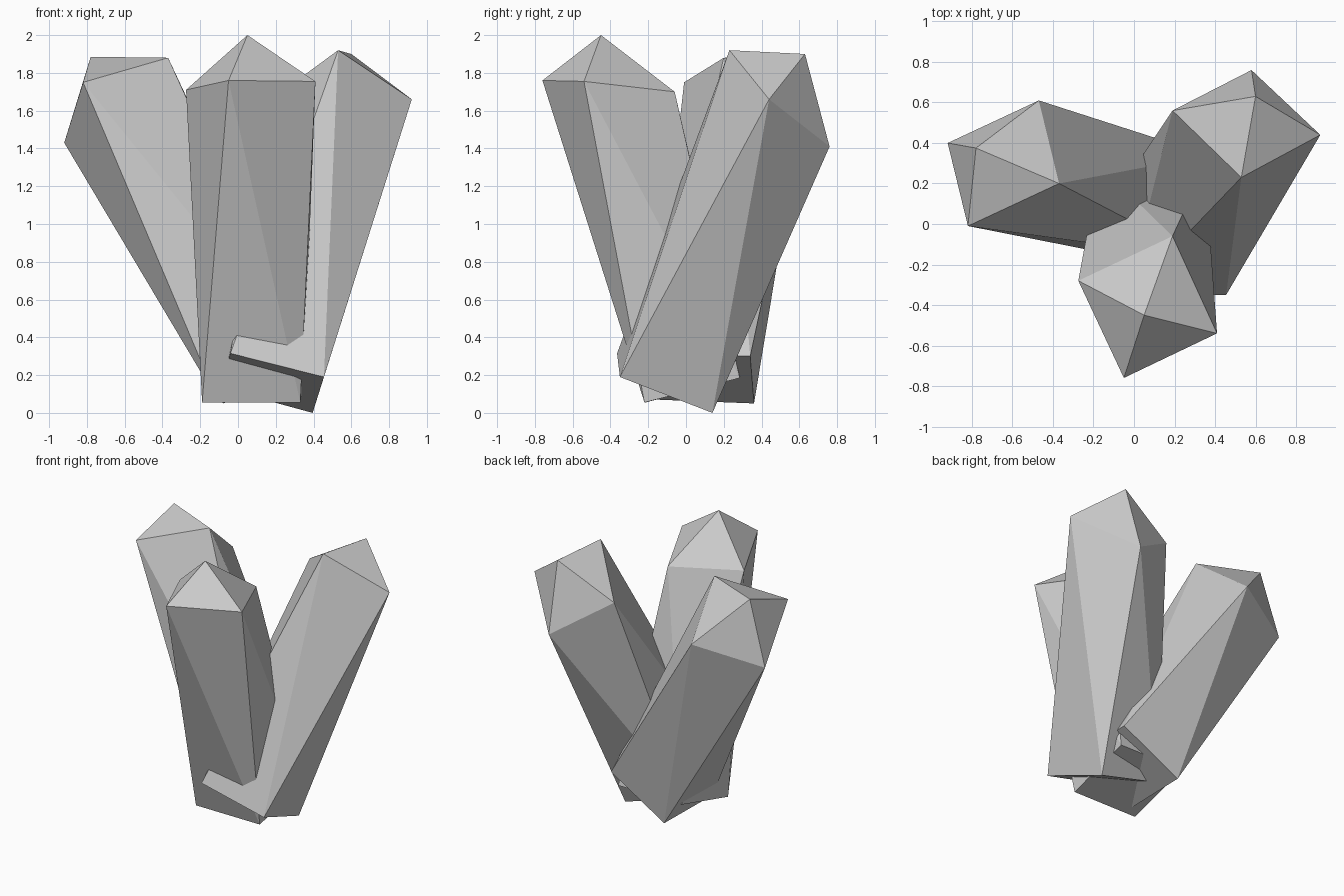
import bpy
import bmesh

if "Cube" in bpy.data.objects:
    bpy.data.objects.remove(bpy.data.objects["Cube"])


def crystal(name, base, shoulder, tip):
    """Closed four-sided, slightly twisted prism with a pyramid tip."""
    bm = bmesh.new()
    b = [bm.verts.new(p) for p in base]
    s = [bm.verts.new(p) for p in shoulder]
    t = bm.verts.new(tip)
    n = len(b)
    bm.faces.new(b[::-1])
    for i in range(n):
        j = (i + 1) % n
        bm.faces.new((b[i], b[j], s[i]))
        bm.faces.new((b[j], s[j], s[i]))
        bm.faces.new((s[i], s[j], t))
    bmesh.ops.recalc_face_normals(bm, faces=bm.faces[:])
    mesh = bpy.data.meshes.new(name)
    bm.to_mesh(mesh)
    bm.free()
    obj = bpy.data.objects.new(name, mesh)
    bpy.context.collection.objects.link(obj)
    return obj


# upright crystal at the front
crystal("front_crystal",
        [(-.19, -.215, .055), (.33, -.22, .055), (.35, .285, .185), (-.17, .29, .185)],
        [(-.05, -.76, 1.76), (.41, -.54, 1.755), (.19, -.06, 1.70), (-.275, -.28, 1.71)],
        (.05, -.45, 2.0))

# crystal leaning to the left
crystal("left_crystal",
        [(-.11, -.15, .07), (.34, -.17, .32), (.37, .34, .30), (-.075, .36, .05)],
        [(-.82, -.01, 1.75), (-.37, .20, 1.88), (-.47, .61, 1.56), (-.92, .40, 1.43)],
        (-.78, .375, 1.885))

# crystal leaning back to the right
crystal("right_crystal",
        [(-.04, -.365, .315), (.455, -.35, .19), (.395, .14, 0), (-.10, .125, .135)],
        [(.53, .23, 1.92), (.92, .44, 1.66), (.58, .76, 1.41), (.19, .56, 1.67)],
        (.60, .63, 1.90))
